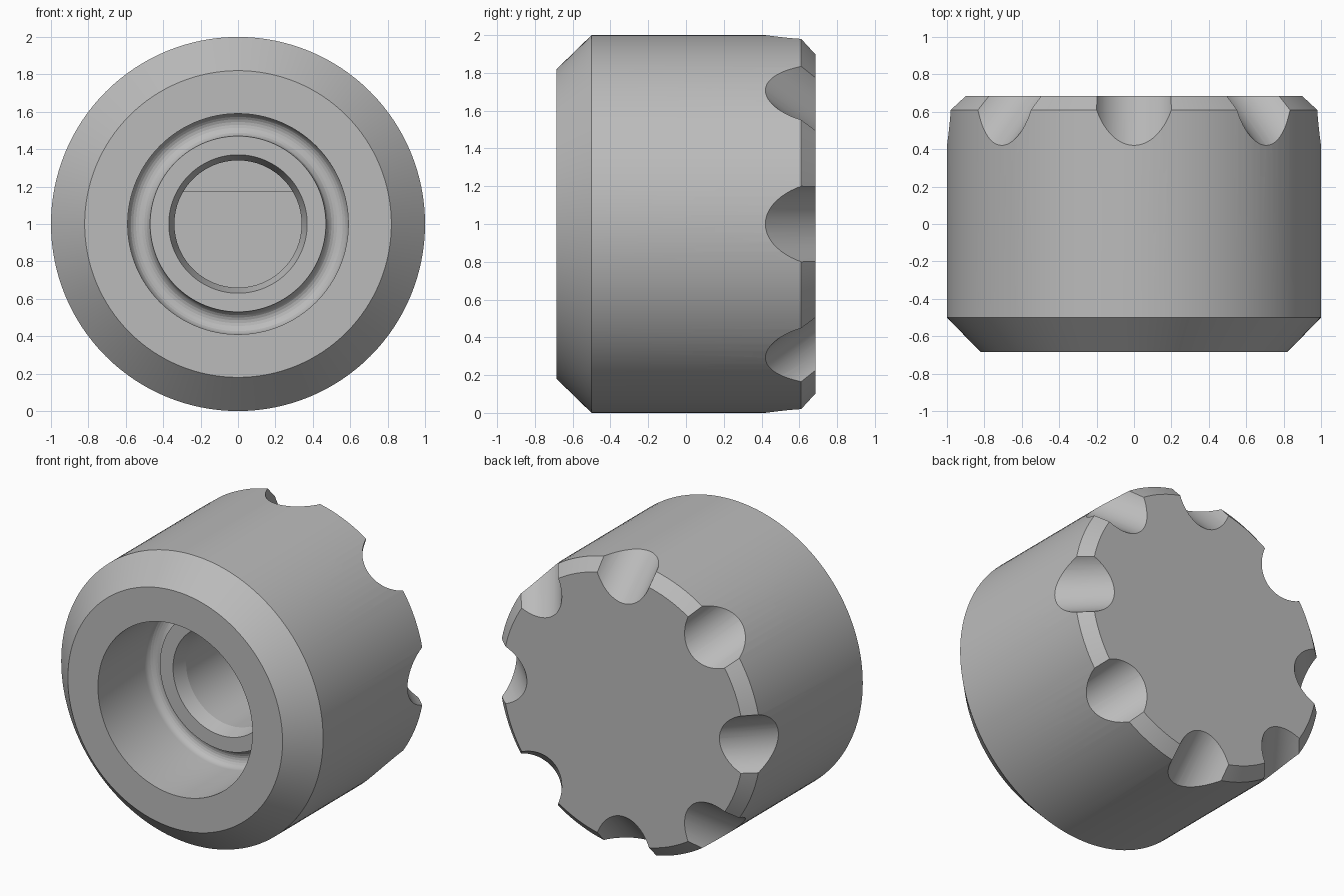
import bpy, bmesh, math
from mathutils import Matrix, Vector

cube = bpy.data.objects.get("Cube")
if cube:
    bpy.data.objects.remove(cube, do_unlink=True)

grey = bpy.data.materials.new("plain_grey")
grey.use_nodes = True
colour = (0.5, 0.5, 0.5, 1)
grey.diffuse_color = colour
grey.node_tree.nodes["Principled BSDF"].inputs["Base Color"].default_value = colour

CENTRE = Vector((0, 0, 1))
HALF = 0.685      # half the depth
SEGMENTS = 128


def make_object(name, bm):
    bmesh.ops.recalc_face_normals(bm, faces=bm.faces)
    mesh = bpy.data.meshes.new(name)
    bm.to_mesh(mesh)
    bm.free()
    mesh.materials.append(grey)
    obj = bpy.data.objects.new(name, mesh)
    bpy.context.collection.objects.link(obj)
    return obj


def lathe(name, profile):
    """Spin (radius, y) points about the y axis through the centre."""
    bm = bmesh.new()
    verts = [bm.verts.new(CENTRE + Vector((r, y, 0))) for r, y in profile]
    edges = [bm.edges.new(pair) for pair in zip(verts, verts[1:])]
    bmesh.ops.spin(bm, geom=verts + edges, cent=CENTRE, axis=(0, 1, 0),
                   angle=math.tau, steps=SEGMENTS, use_duplicate=False)
    bmesh.ops.remove_doubles(bm, verts=bm.verts, dist=1e-4)
    return make_object(name, bm)


# Knob body: chamfered outside, stepped bore with a rounded groove round the boss
groove = []
for i in range(13):
    a = math.pi * i / 12
    groove.append((0.53 + 0.06 * math.cos(a), -0.18 + 0.06 * math.sin(a)))
profile = [(0, HALF), (0.92, HALF), (1, 0.61), (1, -0.5), (0.82, -HALF),
           (0.59, -HALF), *groove, (0.37, -0.18), (0.34, -0.08),
           (0.34, 0.4), (0, 0.4)]
body = lathe("knob_body", profile)

# Eight slanted finger scallops around the back rim
bm = bmesh.new()
tilt = Vector((1, -1, 0)).to_track_quat('Z', 'Y').to_matrix().to_4x4()
for i in range(8):
    place = (Matrix.Translation(CENTRE)
             @ Matrix.Rotation(math.tau * i / 8, 4, 'Y')
             @ Matrix.Translation((1.056, HALF, 0)) @ tilt)
    bmesh.ops.create_cone(bm, cap_ends=True, segments=64, radius1=0.227,
                          radius2=0.227, depth=1, matrix=place)
cutter = make_object("scallop_cutter", bm)
cut = body.modifiers.new("scallops", 'BOOLEAN')
cut.object = cutter
cut.operation = 'DIFFERENCE'
cut.solver = 'EXACT'
bpy.context.view_layer.objects.active = body
body.select_set(True)
bpy.ops.object.modifier_apply(modifier=cut.name)
bpy.data.objects.remove(cutter, do_unlink=True)

# Flat key filling the top of the shaft hole
bm = bmesh.new()
key_radius = 0.36
start = math.asin(0.17 / key_radius)
arc = []
for i in range(25):
    a = start + (math.pi - 2 * start) * i / 24
    arc.append(bm.verts.new(CENTRE + Vector((key_radius * math.cos(a), 0.1,
                                             key_radius * math.sin(a)))))
face = bm.faces.new(arc)
extruded = bmesh.ops.extrude_face_region(bm, geom=[face])["geom"]
bmesh.ops.translate(bm, vec=(0, 0.35, 0),
                    verts=[g for g in extruded if isinstance(g, bmesh.types.BMVert)])
key = make_object("shaft_hole_flat", bm)

# Smooth curves, sharp rims
for obj in (body, key):
    bpy.ops.object.select_all(action='DESELECT')
    obj.select_set(True)
    bpy.context.view_layer.objects.active = obj
    bpy.ops.object.shade_smooth_by_angle(angle=math.radians(15))
